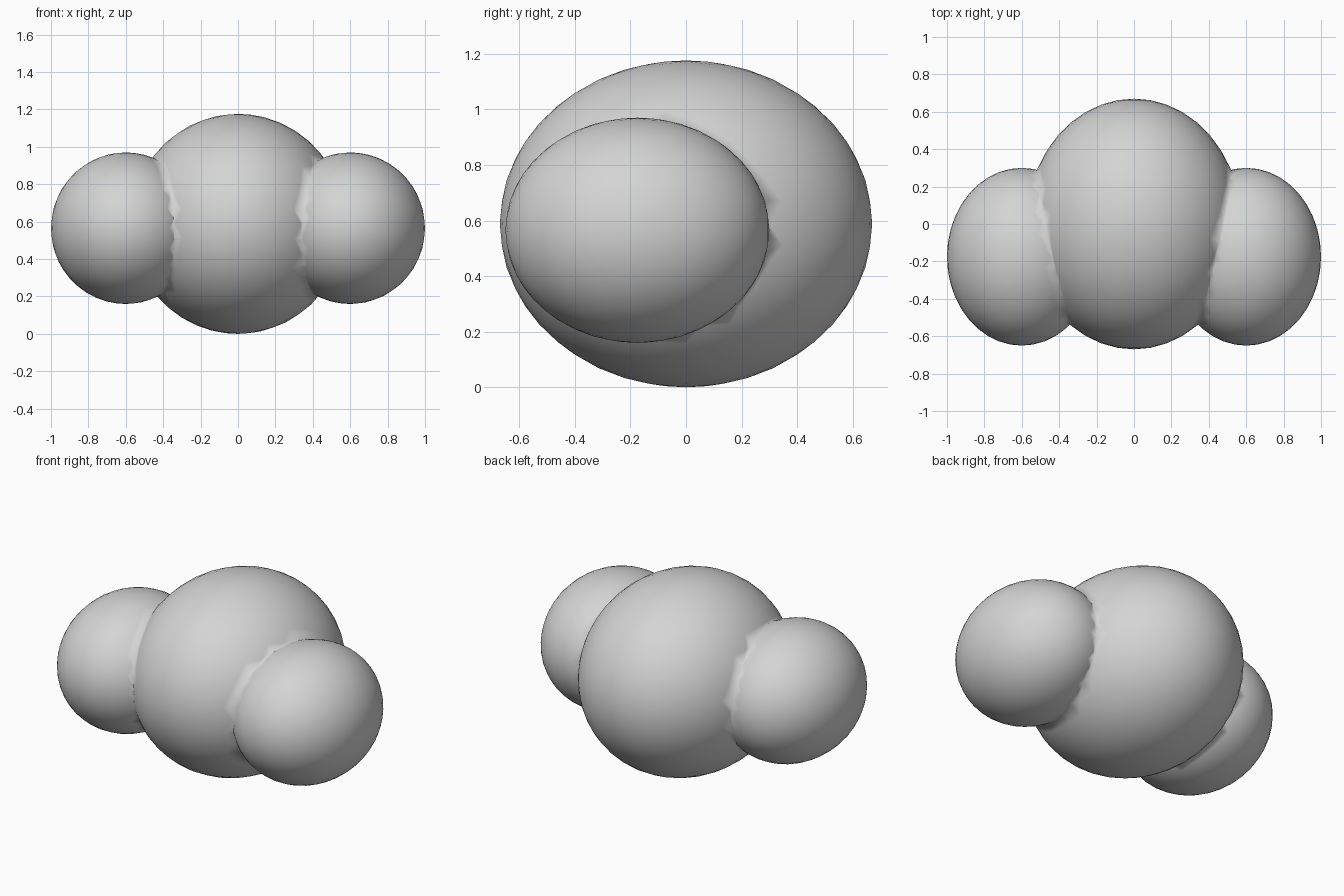
import bpy

if "Cube" in bpy.data.objects:
    bpy.data.objects.remove(bpy.data.objects["Cube"])

grey = bpy.data.materials.new("light grey")
grey.diffuse_color = (0.65, 0.66, 0.65, 1)
grey.use_nodes = True
grey.node_tree.nodes["Principled BSDF"].inputs["Base Color"].default_value = grey.diffuse_color


def ellipsoid(name, centre, radii):
    """Faceted ball, stretched to the given radii."""
    bpy.ops.mesh.primitive_ico_sphere_add(subdivisions=4, radius=1, location=centre)
    ob = bpy.context.object
    ob.name = name
    ob.scale = radii
    bpy.ops.object.transform_apply(location=True, rotation=True, scale=True)
    ob.data.materials.append(grey)
    return ob


# large central lobe
body = ellipsoid("cloud_body", (0, 0, 0.588), (0.575, 0.67, 0.588))

# two smaller side lobes, set forward, merged into the centre
for side, name in ((-1, "left_lobe"), (1, "right_lobe")):
    lobe = ellipsoid(name, (side * 0.6, -0.175, 0.565), (0.4, 0.475, 0.405))
    bpy.context.view_layer.objects.active = body
    union = body.modifiers.new("union", 'BOOLEAN')
    union.operation = 'UNION'
    union.solver = 'EXACT'
    union.object = lobe
    bpy.ops.object.modifier_apply(modifier=union.name)
    bpy.data.objects.remove(lobe, do_unlink=True)

# soft shading across the seams
for p in body.data.polygons:
    p.use_smooth = True
    p.material_index = 0
